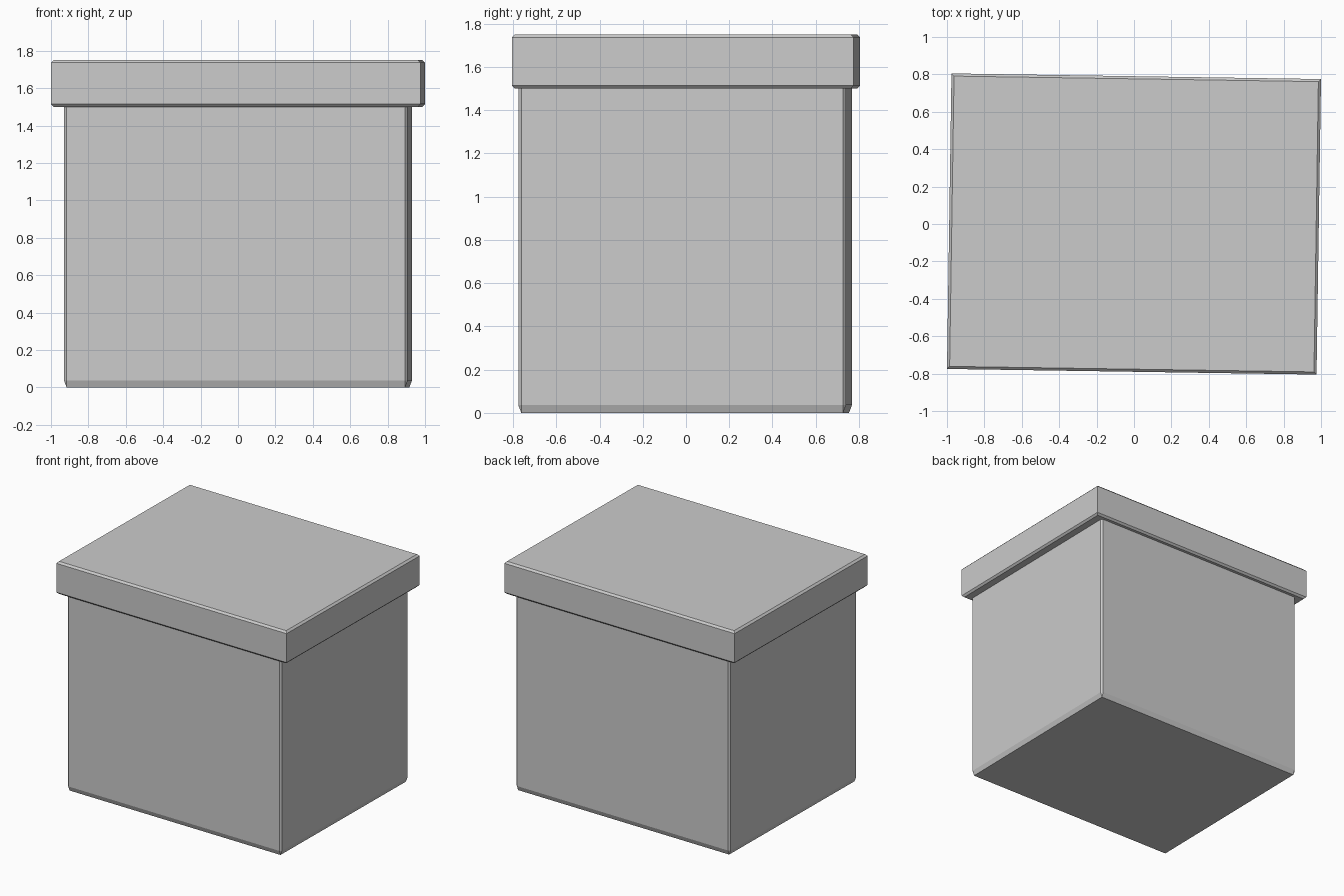
import bpy, bmesh
from math import radians
from mathutils import Matrix, Vector

if "Cube" in bpy.data.objects:
    bpy.data.objects.remove(bpy.data.objects["Cube"])

TURN = Matrix.Rotation(radians(-0.87), 4, 'Z')   # the whole box sits slightly turned


def chamfered_box(name, half_x, half_y, z0, z1, width, pick, stretch=1.0, y=0.0):
    """Box with a flat chamfer on picked edges; stretch makes the chamfer taller in z."""
    bm = bmesh.new()
    bmesh.ops.create_cube(bm, size=2)
    h = (z1 - z0) / 2
    bmesh.ops.scale(bm, vec=(half_x, half_y, h / stretch), verts=bm.verts)
    edges = [e for e in bm.edges if pick(e)]
    bmesh.ops.bevel(bm, geom=edges, offset=width, segments=1, affect='EDGES')
    bmesh.ops.scale(bm, vec=(1, 1, stretch), verts=bm.verts)
    bmesh.ops.translate(bm, vec=Vector((0, y, z0 + h)), verts=bm.verts)
    bmesh.ops.transform(bm, matrix=TURN, verts=bm.verts)
    bmesh.ops.recalc_face_normals(bm, faces=bm.faces)
    mesh = bpy.data.meshes.new(name)
    bm.to_mesh(mesh)
    bm.free()
    obj = bpy.data.objects.new(name, mesh)
    bpy.context.collection.objects.link(obj)
    return obj


def is_vertical(e):
    return abs(e.verts[0].co.z - e.verts[1].co.z) > 0.01


def is_low(e):
    return max(v.co.z for v in e.verts) < 0


# Box body: chamfered uprights and base
chamfered_box("box_body", 0.919, 0.758, 0, 1.505, 0.014,
              lambda e: is_vertical(e) or is_low(e), stretch=2.6, y=-0.004)

# Overhanging lid: chamfered rims, sharp corners
chamfered_box("lid", 0.988, 0.79, 1.5, 1.75, 0.014,
              lambda e: not is_vertical(e))
